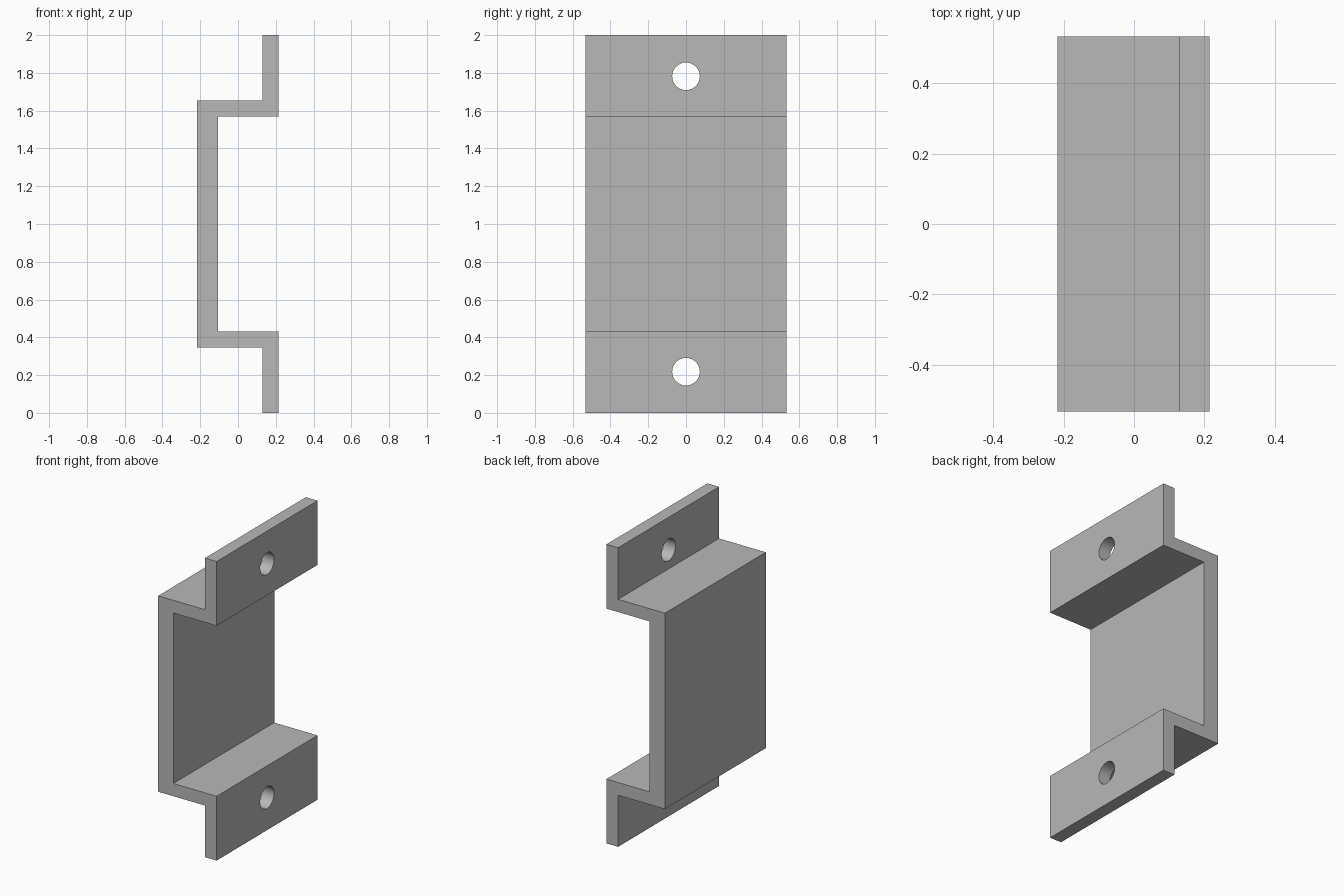
import bpy
import bmesh
import math

if "Cube" in bpy.data.objects:
    bpy.data.objects.remove(bpy.data.objects["Cube"], do_unlink=True)

HALF_DEPTH = 0.533
MID_Z = 1.0
HOLE_OFFSET = 0.782
HOLE_RADIUS = 0.073

# Plain grey metal
grey = bpy.data.materials.new("grey metal")
grey.use_nodes = True
colour = (0.48, 0.48, 0.48, 1)
grey.diffuse_color = colour
grey.node_tree.nodes["Principled BSDF"].inputs["Base Color"].default_value = colour

# Hat-shaped bracket: half profile (x, height above middle), mirrored about the middle
half = [(-0.105, 0.57), (0.215, 0.57), (0.215, 1.0),
        (0.129, 1.0), (0.129, 0.655), (-0.217, 0.655)]
profile = half + [(x, -h) for x, h in reversed(half)]

bm = bmesh.new()
face = bm.faces.new([bm.verts.new((x, -HALF_DEPTH, MID_Z + h)) for x, h in profile])
result = bmesh.ops.extrude_face_region(bm, geom=[face])
moved = [v for v in result["geom"] if isinstance(v, bmesh.types.BMVert)]
bmesh.ops.translate(bm, verts=moved, vec=(0, 2 * HALF_DEPTH, 0))
bmesh.ops.recalc_face_normals(bm, faces=bm.faces)
mesh = bpy.data.meshes.new("bracket")
bm.to_mesh(mesh)
bm.free()
mesh.materials.append(grey)
bracket = bpy.data.objects.new("bracket", mesh)
bpy.context.collection.objects.link(bracket)


def drill_hole(name, z):
    """Cut a round screw hole through a flange along x."""
    bpy.ops.mesh.primitive_cylinder_add(vertices=48, radius=HOLE_RADIUS, depth=0.2,
                                        location=(0.172, 0, z),
                                        rotation=(0, math.pi / 2, 0))
    cutter = bpy.context.object
    cutter.name = name
    cutter.hide_render = True
    cutter.data.materials.append(grey)
    mod = bracket.modifiers.new(name, "BOOLEAN")
    mod.operation = "DIFFERENCE"
    mod.solver = "EXACT"
    mod.object = cutter
    bpy.ops.object.select_all(action="DESELECT")
    bracket.select_set(True)
    bpy.context.view_layer.objects.active = bracket
    bpy.ops.object.modifier_apply(modifier=mod.name)
    bpy.data.objects.remove(cutter, do_unlink=True)


# Screw holes in both flanges
drill_hole("upper_hole_cutter", MID_Z + HOLE_OFFSET)
drill_hole("lower_hole_cutter", MID_Z - HOLE_OFFSET)

bpy.ops.object.shade_smooth_by_angle(angle=math.radians(30))
